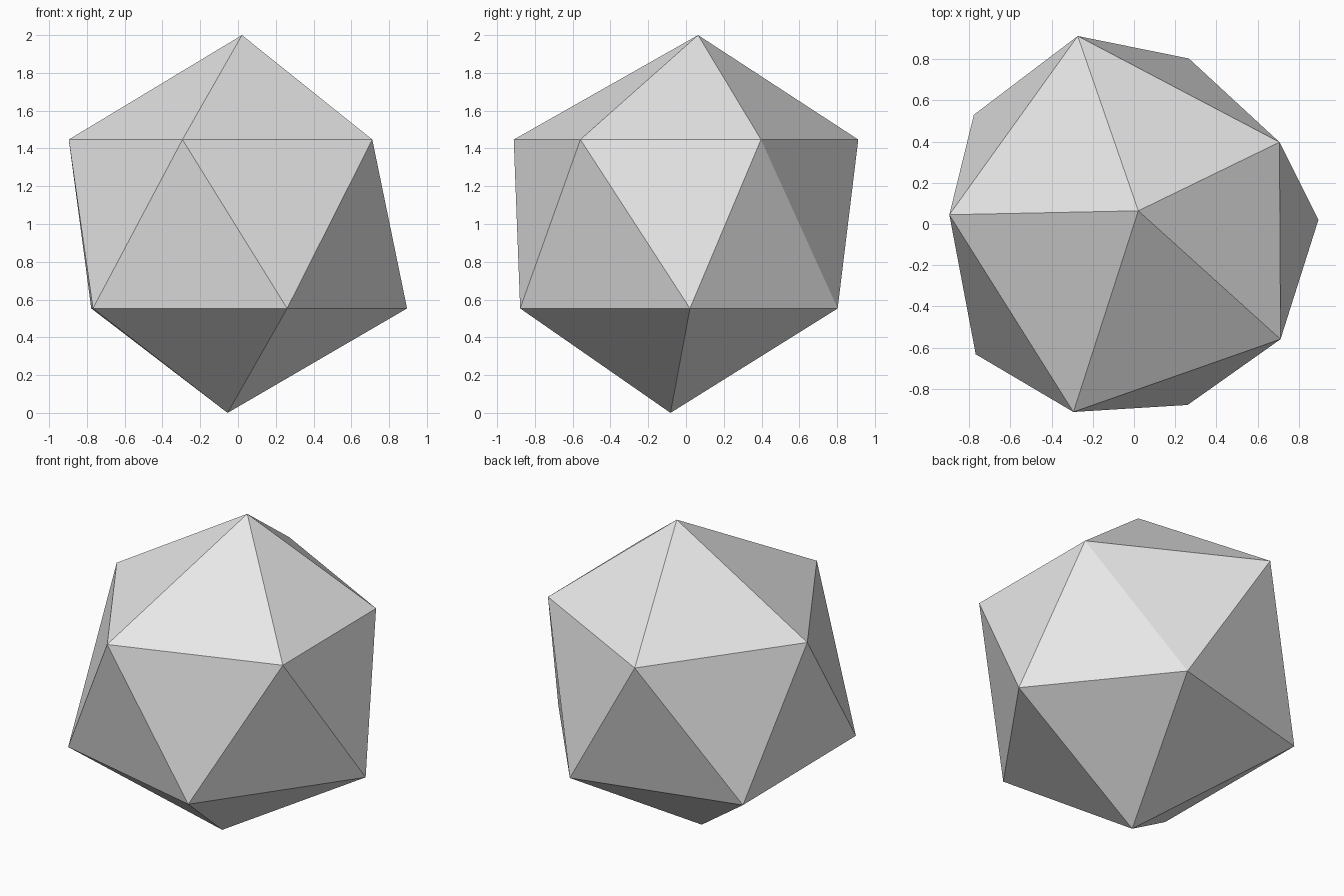
import bpy
import bmesh

default_cube = bpy.data.objects.get("Cube")
if default_cube:
    bpy.data.objects.remove(default_cube, do_unlink=True)

# Plain grey material
grey = bpy.data.materials.new("light_grey")
grey.use_nodes = True
colour = (0.8, 0.8, 0.8, 1)
grey.diffuse_color = colour
grey.node_tree.nodes["Principled BSDF"].inputs["Base Color"].default_value = colour

# Slightly uneven rings of a twenty-sided stone, both running clockwise
upper_ring = [(-0.896, 0.045), (-0.273, 0.912), (0.706, 0.397), (0.711, -0.559), (-0.294, -0.912)]
lower_ring = [(-0.777, 0.53), (0.266, 0.803), (0.895, 0.021), (0.26, -0.878), (-0.768, -0.632)]

bm = bmesh.new()
top = bm.verts.new((0.021, 0.064, 2))
bottom = bm.verts.new((-0.055, -0.082, 0))
upper = [bm.verts.new((x, y, 1.447)) for x, y in upper_ring]
lower = [bm.verts.new((x, y, 0.553)) for x, y in lower_ring]

# Cap, zigzag band and base, one sector at a time
count = len(upper)
for i in range(count):
    j = (i + 1) % count
    bm.faces.new((top, upper[j], upper[i]))
    bm.faces.new((upper[i], upper[j], lower[i]))
    bm.faces.new((upper[j], lower[j], lower[i]))
    bm.faces.new((bottom, lower[i], lower[j]))
bmesh.ops.recalc_face_normals(bm, faces=bm.faces)

mesh = bpy.data.meshes.new("faceted_stone")
bm.to_mesh(mesh)
bm.free()
mesh.materials.append(grey)
stone = bpy.data.objects.new("faceted_stone", mesh)
bpy.context.scene.collection.objects.link(stone)
